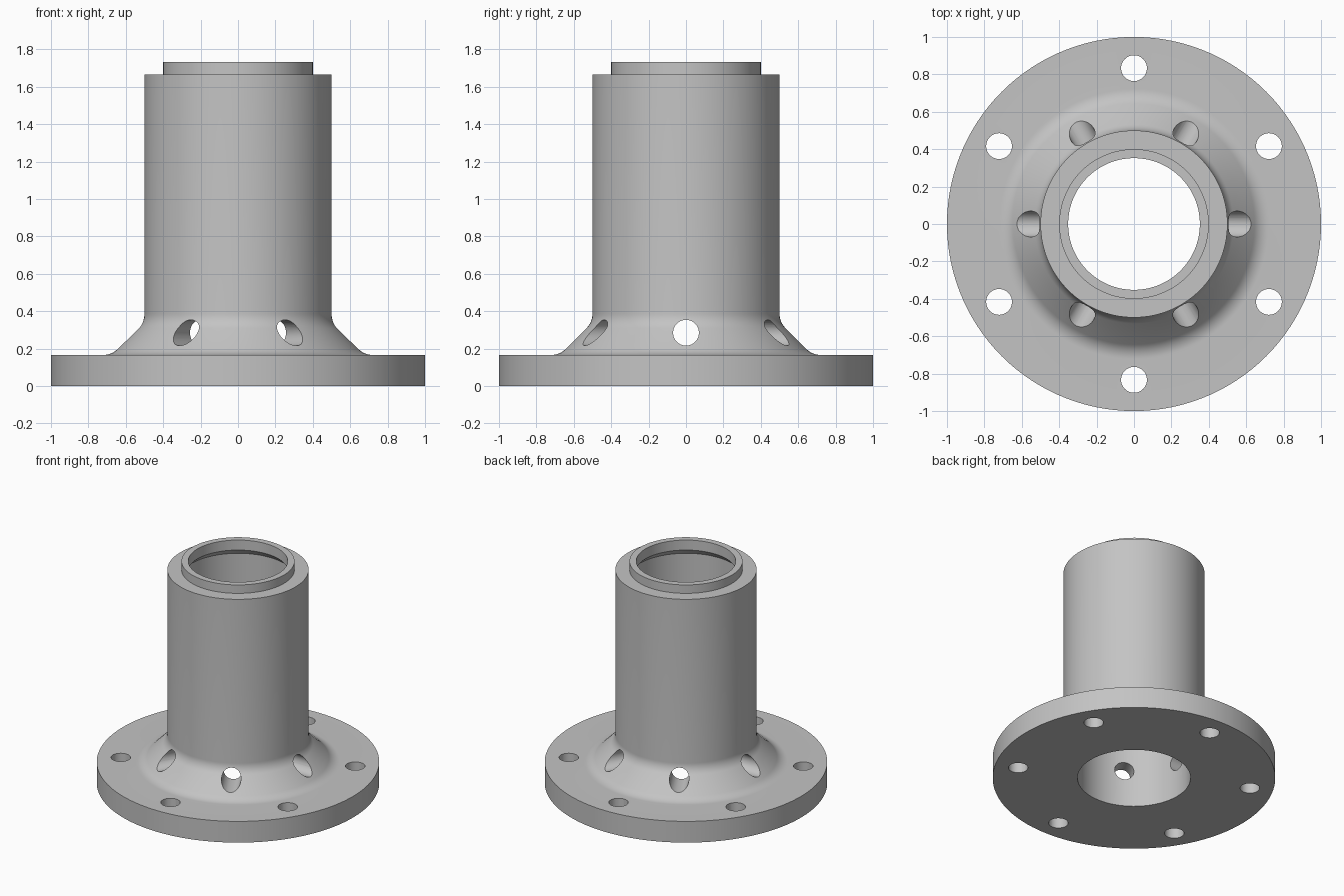
import bpy, bmesh, math
from mathutils import Matrix, Vector

cube = bpy.data.objects.get("Cube")
if cube:
    bpy.data.objects.remove(cube, do_unlink=True)

TAU = math.tau
SEGMENTS = 120

grey = bpy.data.materials.new("plain_grey")
grey.use_nodes = True
COLOR = (0.55, 0.55, 0.55, 1)
grey.diffuse_color = COLOR
grey.node_tree.nodes["Principled BSDF"].inputs["Base Color"].default_value = COLOR


def make_object(name, bm):
    bmesh.ops.recalc_face_normals(bm, faces=bm.faces)
    mesh = bpy.data.meshes.new(name)
    bm.to_mesh(mesh)
    bm.free()
    mesh.materials.append(grey)
    obj = bpy.data.objects.new(name, mesh)
    bpy.context.collection.objects.link(obj)
    return obj


def arc(cx, cz, radius, start, end, steps=8):
    angles = [math.radians(start + (end - start) * i / steps) for i in range(steps + 1)]
    return [(cx + radius * math.cos(a), cz + radius * math.sin(a)) for a in angles]


def lathe(name, profile):
    bm = bmesh.new()
    verts = [bm.verts.new((r, 0, z)) for r, z in profile]
    edges = [bm.edges.new((a, b)) for a, b in zip(verts, verts[1:] + verts[:1])]
    bmesh.ops.spin(bm, geom=verts + edges, cent=(0, 0, 0), axis=(0, 0, 1),
                   angle=TAU, steps=SEGMENTS, use_merge=True)
    bmesh.ops.remove_doubles(bm, verts=bm.verts, dist=0.0001)
    return make_object(name, bm)


# Profile: flange, flared neck with two fillets, barrel, top rim, lipped bore
FLANGE_Z, BARREL_Z, TOP_Z = 0.166, 1.667, 1.733
BARREL_R, FLARE_SUM, FILLET = 0.5, 0.842, 0.11
tangent = FILLET * math.tan(math.radians(22.5))
foot = arc(FLARE_SUM - FLANGE_Z + tangent, FLANGE_Z + FILLET, FILLET, 270, 225)
neck = arc(BARREL_R + FILLET, FLARE_SUM - BARREL_R + tangent, FILLET, 225, 180)
profile = ([(0.4, 0), (1, 0), (1, FLANGE_Z)] + foot + neck +
           [(BARREL_R, BARREL_Z), (0.4, BARREL_Z), (0.4, TOP_Z),
            (0.352, TOP_Z), (0.352, 1.655), (0.4, 1.607)])
body = lathe("flanged_sleeve", profile)

# Cutter: six vertical bolt holes and six radial vent holes
bm = bmesh.new()
for i in range(6):
    bolt = (Matrix.Rotation(TAU * (i + 0.5) / 6, 4, "Z") @
            Matrix.Translation(Vector((0.833, 0, 0.1))))
    vent = (Matrix.Rotation(TAU * i / 6, 4, "Z") @
            Matrix.Translation(Vector((0.5, 0, 0.285))) @
            Matrix.Rotation(math.pi / 2, 4, "Y"))
    for placement in (bolt, vent):
        bmesh.ops.create_cone(bm, cap_ends=True, segments=40, radius1=0.069,
                              radius2=0.069, depth=0.4, matrix=placement)
cutter = make_object("hole_cutter", bm)
cutter.hide_render = True

# Drill the holes, then shade the round surfaces smooth
drill = body.modifiers.new("holes", "BOOLEAN")
drill.operation = "DIFFERENCE"
drill.solver = "EXACT"
drill.object = cutter
bpy.ops.object.select_all(action="DESELECT")
body.select_set(True)
bpy.context.view_layer.objects.active = body
bpy.ops.object.modifier_apply(modifier=drill.name)
bpy.data.objects.remove(cutter, do_unlink=True)
bpy.ops.object.shade_smooth_by_angle(angle=math.radians(30))
